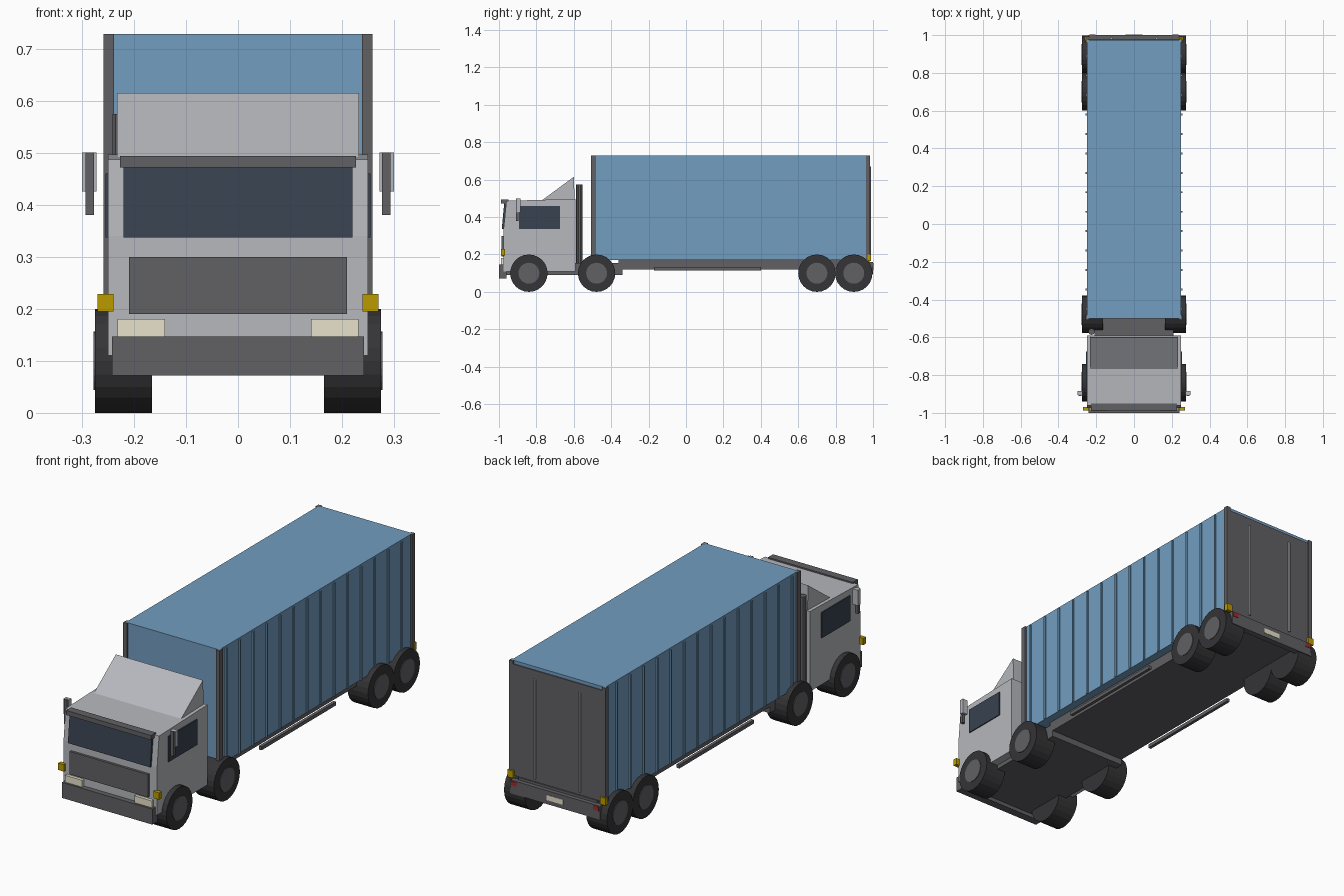
import bpy, bmesh, math
from mathutils import Matrix

if "Cube" in bpy.data.objects:
    bpy.data.objects.remove(bpy.data.objects["Cube"])

def mat(name, c):
    m = bpy.data.materials.new(name)
    m.diffuse_color = (*c, 1)
    m.use_nodes = True
    m.node_tree.nodes["Principled BSDF"].inputs["Base Color"].default_value = m.diffuse_color
    return m

BLUE = mat("blue_paint", (0.17, 0.34, 0.53))
PALE = mat("pale_grey", (0.47, 0.48, 0.51))
DARK = mat("dark_grey", (0.12, 0.12, 0.13))
RUBBER = mat("rubber", (0.035, 0.035, 0.038))
GLASS = mat("glass", (0.04, 0.055, 0.08))
CREAM = mat("cream_lamp", (0.8, 0.76, 0.6))
AMBER = mat("amber_lamp", (0.5, 0.33, 0.0))
RED = mat("red_lamp", (0.4, 0.02, 0.02))

def finish(bm, name, m):
    bmesh.ops.recalc_face_normals(bm, faces=bm.faces)
    me = bpy.data.meshes.new(name)
    bm.to_mesh(me)
    bm.free()
    me.materials.append(m)
    ob = bpy.data.objects.new(name, me)
    bpy.context.collection.objects.link(ob)
    return ob

def box(name, x, y, z, m):
    """Box from (min, max) ranges on each axis."""
    bm = bmesh.new()
    bmesh.ops.create_cube(bm, size=1)
    for v in bm.verts:
        v.co = [(r[0] + r[1]) / 2 + c * (r[1] - r[0]) for c, r in zip(v.co, (x, y, z))]
    return finish(bm, name, m)

def pair(name, x, y, z, m):
    """Box mirrored to both sides."""
    box(name + "_right", x, y, z, m)
    box(name + "_left", (-x[1], -x[0]), y, z, m)

def extrude_x(name, profile, x0, x1, m):
    """Side profile of (y, z) points extruded across x."""
    bm = bmesh.new()
    a = [bm.verts.new((x0, y, z)) for y, z in profile]
    b = [bm.verts.new((x1, y, z)) for y, z in profile]
    bm.faces.new(a)
    bm.faces.new(b)
    n = len(profile)
    for i in range(n):
        bm.faces.new((a[i], a[(i + 1) % n], b[(i + 1) % n], b[i]))
    return finish(bm, name, m)

def cylinder(name, loc, r, depth, sides, m, axis='Z'):
    bm = bmesh.new()
    rot = Matrix.Rotation(math.pi / 2, 4, 'Y') if axis == 'X' else Matrix()
    bmesh.ops.create_cone(bm, cap_ends=True, segments=sides, radius1=r, radius2=r,
                          depth=depth, matrix=Matrix.Translation(loc) @ rot)
    return finish(bm, name, m)

# Cab shell and roof wind deflector
extrude_x("cab", [(-0.975, 0.11), (-0.59, 0.11), (-0.59, 0.497), (-0.96, 0.487), (-0.975, 0.34)],
          -0.25, 0.25, PALE)
extrude_x("wind_deflector", [(-0.77, 0.49), (-0.595, 0.49), (-0.60, 0.615)], -0.233, 0.233, PALE)

# Cab glass, visor, grille and bumper
extrude_x("windscreen", [(-0.985, 0.337), (-0.96, 0.337), (-0.95, 0.475), (-0.972, 0.475)],
          -0.22, 0.22, GLASS)
pair("side_window", (0.245, 0.255), (-0.893, -0.675), (0.337, 0.46), GLASS)
box("sun_visor", (-0.227, 0.227), (-0.988, -0.95), (0.472, 0.494), DARK)
box("grille", (-0.209, 0.209), (-0.987, -0.965), (0.19, 0.30), DARK)
box("front_bumper", (-0.242, 0.242), (-1.0, -0.96), (0.072, 0.147), DARK)

# Lamps and mirrors
pair("headlight", (0.14, 0.232), (-0.99, -0.965), (0.147, 0.18), CREAM)
pair("front_indicator", (0.239, 0.27), (-0.988, -0.968), (0.195, 0.228), AMBER)
pair("mirror", (0.272, 0.30), (-0.905, -0.885), (0.425, 0.50), PALE)
pair("mirror_arm", (0.277, 0.293), (-0.91, -0.895), (0.38, 0.50), DARK)

# Chassis, exhaust and under-run rails
box("tractor_chassis", (-0.21, 0.21), (-0.965, -0.34), (0.09, 0.155), DARK)
box("trailer_chassis", (-0.21, 0.21), (-0.36, 0.98), (0.12, 0.172), DARK)
cylinder("exhaust_stack", (-0.225, -0.57, 0.362), 0.017, 0.425, 10, DARK)
pair("side_rail", (0.23, 0.245), (-0.17, 0.40), (0.115, 0.132), DARK)

# Cargo container with corner posts and side ribs
box("container", (-0.25, 0.25), (-0.50, 0.975), (0.17, 0.728), BLUE)
pair("front_post", (0.238, 0.258), (-0.508, -0.482), (0.165, 0.728), DARK)
pair("rear_post", (0.238, 0.258), (0.962, 0.983), (0.165, 0.728), DARK)
for i in range(14):
    y = -0.45 + 0.103 * i
    pair(f"side_rib_{i + 1}", (0.248, 0.256), (y - 0.005, y + 0.005), (0.17, 0.72), BLUE)

# Rear doors, lock rods, bumper and lamps
pair("rear_door", (0.0, 0.24), (0.97, 0.98), (0.175, 0.712), DARK)
for s, side in ((1, "right"), (-1, "left")):
    cylinder(f"lock_rod_{side}", (s * 0.12, 0.983, 0.43), 0.006, 0.48, 8, PALE)
box("rear_bumper", (-0.24, 0.24), (0.97, 1.0), (0.095, 0.16), DARK)
box("rear_plate", (-0.045, 0.045), (0.995, 1.002), (0.115, 0.14), CREAM)
pair("rear_indicator", (0.232, 0.262), (0.97, 0.99), (0.165, 0.2), AMBER)
pair("tail_lamp", (0.205, 0.235), (0.995, 1.002), (0.135, 0.155), RED)

# Wheels with hub discs
for i, y in enumerate((-0.84, -0.478, 0.70, 0.897)):
    for s, side in ((1, "right"), (-1, "left")):
        cylinder(f"tyre_{i + 1}_{side}", (s * 0.22, y, 0.1), 0.1, 0.11, 24, RUBBER, 'X')
        cylinder(f"hub_{i + 1}_{side}", (s * 0.272, y, 0.1), 0.056, 0.012, 24, DARK, 'X')
